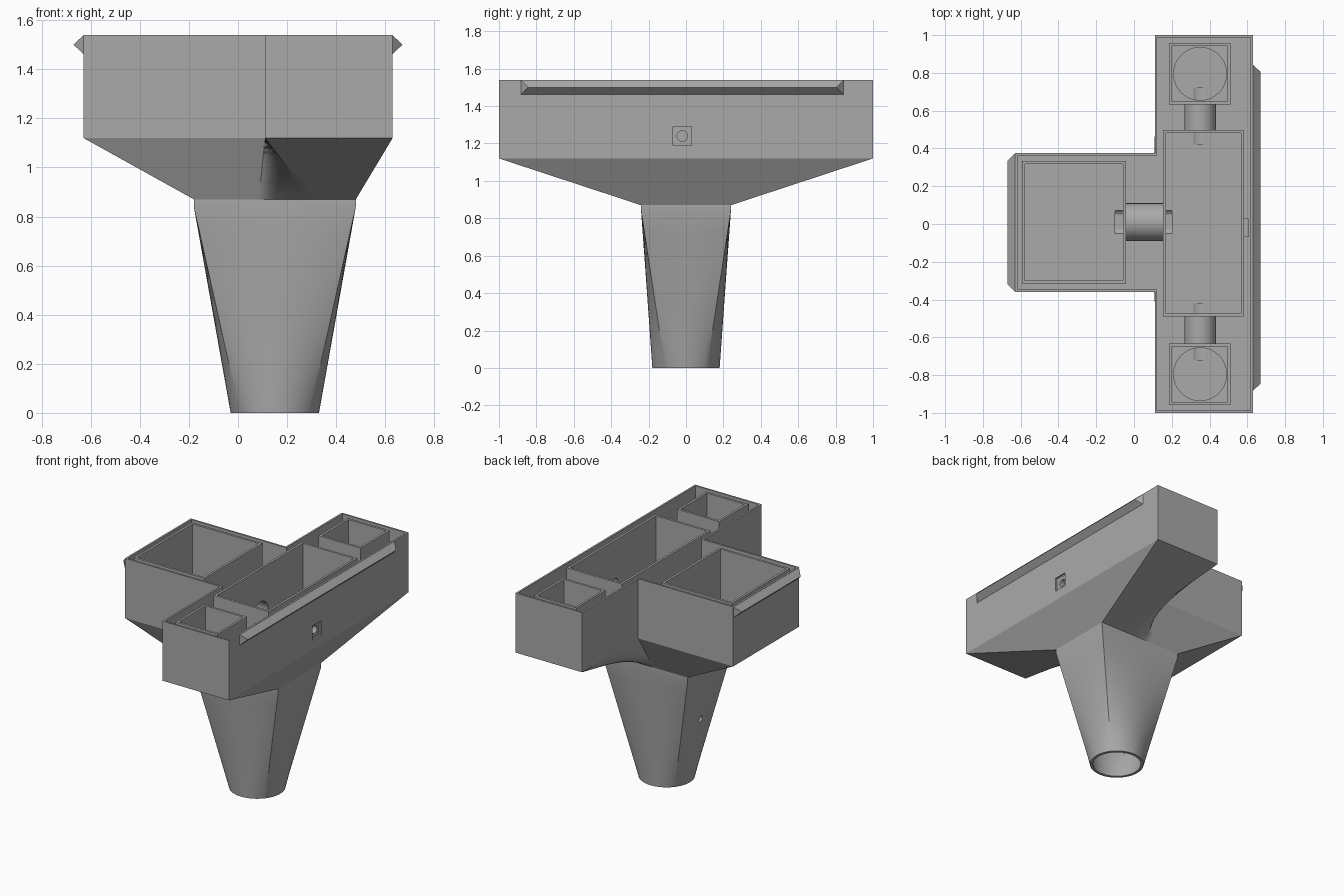
import bpy, bmesh, math
from mathutils import Vector

if "Cube" in bpy.data.objects:
    bpy.data.objects.remove(bpy.data.objects["Cube"], do_unlink=True)

grey = bpy.data.materials.new("plain_grey")
grey.use_nodes = True
grey.diffuse_color = (0.4, 0.4, 0.4, 1)
grey.node_tree.nodes["Principled BSDF"].inputs["Base Color"].default_value = (0.4, 0.4, 0.4, 1)


def finish(name, bm):
    bmesh.ops.recalc_face_normals(bm, faces=bm.faces)
    mesh = bpy.data.meshes.new(name)
    bm.to_mesh(mesh)
    bm.free()
    mesh.materials.append(grey)
    ob = bpy.data.objects.new(name, mesh)
    bpy.context.collection.objects.link(ob)
    return ob


def box(name, x0, x1, y0, y1, z0, z1):
    bm = bmesh.new()
    bmesh.ops.create_cube(bm, size=1)
    for v in bm.verts:
        v.co = ((x0 + x1) / 2 + v.co.x * (x1 - x0),
                (y0 + y1) / 2 + v.co.y * (y1 - y0),
                (z0 + z1) / 2 + v.co.z * (z1 - z0))
    return finish(name, bm)


def rod(name, start, end, radius):
    start, end = Vector(start), Vector(end)
    axis = end - start
    bm = bmesh.new()
    bmesh.ops.create_cone(bm, cap_ends=True, segments=40, radius1=radius,
                          radius2=radius, depth=axis.length)
    bm.transform(axis.to_track_quat("Z", "Y").to_matrix().to_4x4())
    bmesh.ops.translate(bm, verts=bm.verts, vec=(start + end) / 2)
    return finish(name, bm)


def cut(ob, cutter):
    cutter.hide_render = True
    mod = ob.modifiers.new("cut", "BOOLEAN")
    mod.operation = "DIFFERENCE"
    mod.solver = "EXACT"
    mod.object = cutter
    bpy.context.view_layer.objects.active = ob
    bpy.ops.object.modifier_apply(modifier=mod.name)
    bpy.data.objects.remove(cutter, do_unlink=True)


def smooth(ob):
    bpy.ops.object.select_all(action="DESELECT")
    ob.select_set(True)
    bpy.context.view_layer.objects.active = ob
    bpy.ops.object.shade_smooth_by_angle(angle=math.radians(25))


TOP, EAVE, NECK = 1.54, 1.12, 0.87
WALL = 0.013
SEG = 12
tee = [(.63, -1), (.63, 1), (.11, 1), (.11, .375),
       (-.63, .375), (-.63, -.36), (.11, -.36), (.11, -1)]
neck = [(.48, -.24), (.48, .24), (.30, .24), (.085, .24),
        (-.18, .24), (-.18, -.24), (.085, -.24), (.30, -.24)]
angles = [-38, 38, 66, 101, 142, 218, 259, 294, 322]


def inset(points, d):
    return [(x - d if i < 2 else x + d, y - math.copysign(d, y))
            for i, (x, y) in enumerate(points)]


def outline(points, z):
    ring = []
    for a, b in zip(points, points[1:] + points[:1]):
        for k in range(SEG):
            p = Vector(a).lerp(Vector(b), k / SEG)
            ring.append(Vector((p.x, p.y, z)))
    return ring


def circle(radius):
    ring = []
    for a, b in zip(angles, angles[1:]):
        for k in range(SEG):
            t = math.radians(a + (b - a) * k / SEG)
            ring.append(Vector((.15 + radius * math.cos(t), radius * math.sin(t), 0)))
    return ring


def blend(a, b, steps):
    return [[p.lerp(q, i / steps) for p, q in zip(a, b)] for i in range(steps)]


def skin(d, radius):
    # Rings from the rim down to the round foot
    t, n = inset(tee, d), inset(neck, d)
    foot = circle(radius)
    return ([outline(t, TOP)] + blend(outline(t, EAVE), outline(n, NECK), 10)
            + [outline(n, NECK)] + blend(outline(n, NECK - .03), foot, 8) + [foot])


# Hollow body: outer skin down, inner skin back up
bm = bmesh.new()
rings = skin(0, .18) + skin(WALL, .16)[::-1]
rows = [[bm.verts.new(p) for p in ring] for ring in rings]
for a, b in zip(rows, rows[1:] + rows[:1]):
    for i in range(len(a)):
        j = (i + 1) % len(a)
        bm.faces.new((a[i], a[j], b[j], b[i]))
body = finish("hollow_body", bm)

# Socket opening in the long wall, small outlet in the neck
cut(body, box("socket_cutter", .55, .7, -.07, .03, 1.19, 1.29))
cut(body, rod("outlet_cutter", (-.3, 0, .47), (.0, 0, .47), .022))
smooth(body)

# Floor under the boxes
bm = bmesh.new()
loops = [[bm.verts.new((x, y, z)) for x, y in inset(tee, .006)] for z in (1.125, 1.145)]
bm.faces.new(loops[0])
bm.faces.new(loops[1])
for i in range(8):
    j = (i + 1) % 8
    bm.faces.new((loops[0][i], loops[0][j], loops[1][j], loops[1][i]))
finish("tray_floor", bm)

# Open boxes
PIPE_Z = 1.22


def open_box(name, x0, x1, y0, y1, floor):
    ob = box(name, x0, x1, y0, y1, 1.14, TOP - .002)
    w = .016
    cut(ob, box("cavity", x0 + w, x1 - w, y0 + w, y1 - w, floor, TOP + .1))
    return ob


stem_box = open_box("stem_box", -.592, -.043, -.315, .333, 1.16)
long_box = open_box("long_box", .153, .582, -.49, .497, 1.16)

# Pipe between the two large boxes
link = rod("stem_pipe", (-.05, .01, PIPE_Z), (.16, .01, PIPE_Z), .1)
cut(link, rod("bore", (-.2, .01, PIPE_Z), (.3, .01, PIPE_Z), .085))
smooth(link)
for ob in (stem_box, long_box):
    cut(ob, rod("bore", (-.1, .01, PIPE_Z), (.2, .01, PIPE_Z), .085))

# End boxes with round wells and their pipes
for side, s in (("back", 1), ("front", -1)):
    y0, y1 = sorted((s * .633, s * .958))
    end_box = open_box(side + "_end_box", .185, .512, y0, y1, 1.3)
    cut(end_box, rod("well", (.35, s * .795, 1.16), (.35, s * .795, 1.4), .14))
    cut(end_box, rod("bore", (.35, s * .55, PIPE_Z), (.35, s * .72, PIPE_Z), .07))
    cut(long_box, rod("bore", (.35, s * .42, PIPE_Z), (.35, s * .6, PIPE_Z), .07))
    smooth(end_box)
    pipe = rod(side + "_pipe", (.35, s * .485, PIPE_Z), (.35, s * .64, PIPE_Z), .083)
    cut(pipe, rod("bore", (.35, s * .4, PIPE_Z), (.35, s * .7, PIPE_Z), .07))
    smooth(pipe)

# Recessed socket block with a through hole
socket = box("socket_block", .58, .61, -.07, .03, 1.19, 1.29)
for ob in (socket, long_box):
    cut(ob, rod("bore", (.5, -.02, 1.24), (.7, -.02, 1.24), .028))


# Wedge-shaped grip strips with chamfered ends
def strip(name, s, y0, y1):
    bm = bmesh.new()
    pts = [(.628, y0, 1.46), (.628, y1, 1.46), (.628, y1, TOP), (.628, y0, TOP),
           (.67, y0 + .04, 1.5), (.67, y1 - .04, 1.5)]
    v = [bm.verts.new((s * x, y, z)) for x, y, z in pts]
    for f in ((0, 1, 2, 3), (0, 1, 5, 4), (3, 2, 5, 4), (0, 3, 4), (1, 2, 5)):
        bm.faces.new([v[i] for i in f])
    finish(name, bm)


strip("long_grip", 1, -.885, .845)
strip("stem_grip", -1, -.36, .375)
